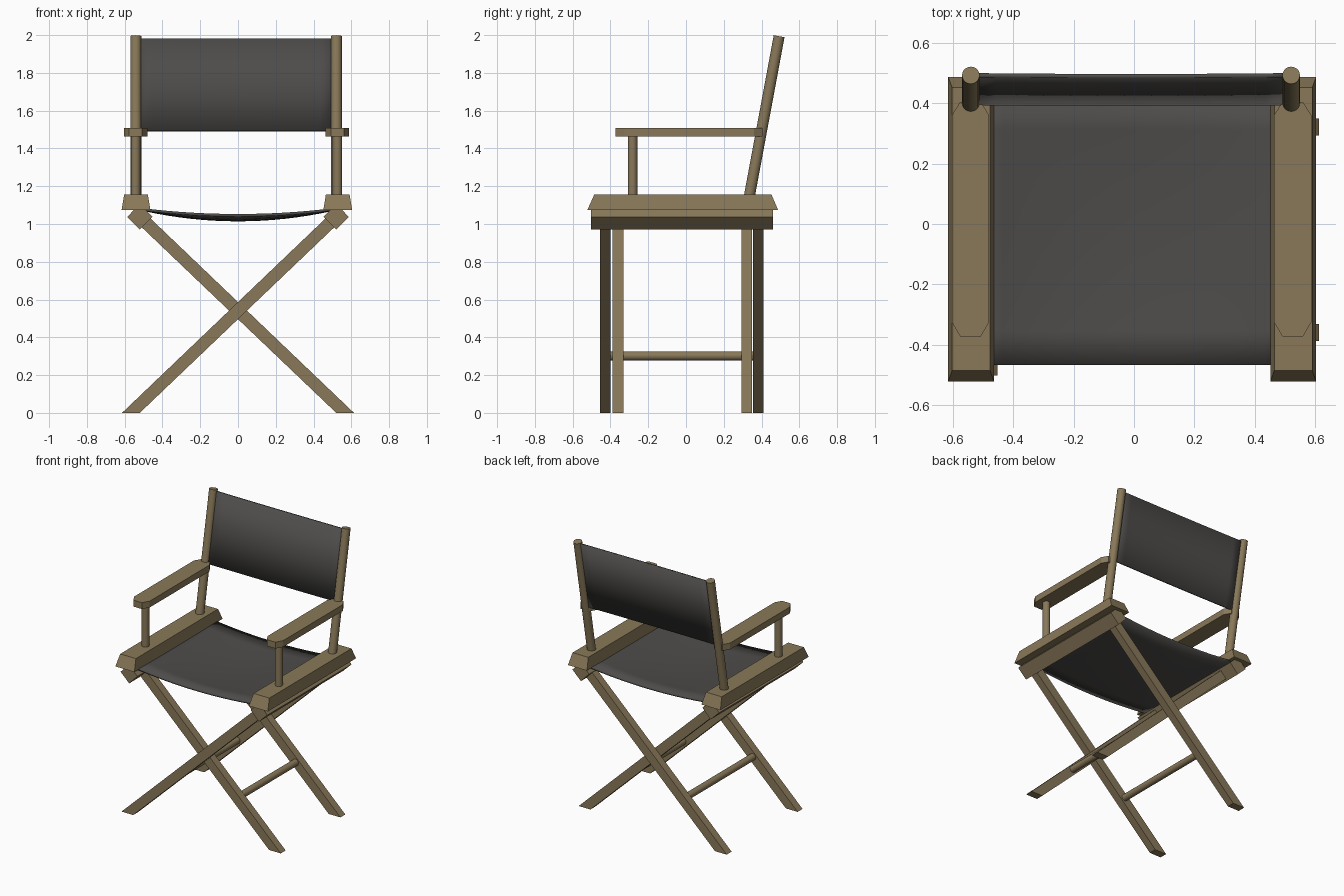
import bpy, bmesh, math
from mathutils import Vector

if "Cube" in bpy.data.objects:
    bpy.data.objects.remove(bpy.data.objects["Cube"])


def material(name, colour):
    m = bpy.data.materials.new(name)
    m.diffuse_color = (*colour, 1)
    m.use_nodes = True
    m.node_tree.nodes["Principled BSDF"].inputs["Base Color"].default_value = m.diffuse_color
    return m


WOOD = material("wood", (0.25, 0.19, 0.10))
CLOTH = material("dark_canvas", (0.075, 0.072, 0.068))


def finish(name, bm, mat, smooth=False):
    bmesh.ops.recalc_face_normals(bm, faces=bm.faces)
    me = bpy.data.meshes.new(name)
    bm.to_mesh(me)
    bm.free()
    me.materials.append(mat)
    ob = bpy.data.objects.new(name, me)
    bpy.context.collection.objects.link(ob)
    if smooth:
        bpy.ops.object.select_all(action='DESELECT')
        ob.select_set(True)
        bpy.context.view_layer.objects.active = ob
        bpy.ops.object.shade_smooth_by_angle(angle=math.radians(40))
    return ob


def loft(name, lower, upper):
    """Solid between two matching outlines of 3D points."""
    bm = bmesh.new()
    a = [bm.verts.new(p) for p in lower]
    b = [bm.verts.new(p) for p in upper]
    bm.faces.new(a)
    bm.faces.new(b)
    n = len(a)
    for i in range(n):
        bm.faces.new((a[i], a[(i + 1) % n], b[(i + 1) % n], b[i]))
    return finish(name, bm, WOOD)


def prism_y(name, outline, y0, y1):
    return loft(name, [(x, y0, z) for x, z in outline], [(x, y1, z) for x, z in outline])


def rod(name, p, q, r):
    p, q = Vector(p), Vector(q)
    bm = bmesh.new()
    bmesh.ops.create_cone(bm, cap_ends=True, segments=20, radius1=r, radius2=r, depth=(q - p).length)
    bmesh.ops.rotate(bm, verts=bm.verts, matrix=(q - p).to_track_quat('Z', 'Y').to_matrix())
    bmesh.ops.translate(bm, verts=bm.verts, vec=(p + q) / 2)
    return finish(name, bm, WOOD, True)


def sheet(name, f, nu, nv, thickness):
    """Cloth panel from a function of u, v in -1..1."""
    bm = bmesh.new()
    g = [[bm.verts.new(f(2 * i / nu - 1, 2 * j / nv - 1)) for j in range(nv + 1)] for i in range(nu + 1)]
    for i in range(nu):
        for j in range(nv):
            bm.faces.new((g[i][j], g[i + 1][j], g[i + 1][j + 1], g[i][j + 1]))
    ob = finish(name, bm, CLOTH, True)
    mod = ob.modifiers.new("thickness", 'SOLIDIFY')
    mod.thickness = thickness
    mod.offset = 0


def rect(x0, x1, y0, y1, z):
    return [(x0, y0, z), (x1, y0, z), (x1, y1, z), (x0, y1, z)]


A = math.radians(44)
D = Vector((math.cos(A), math.sin(A)))
N = Vector((-D.y, D.x))
TOP = Vector((0.52, 1.038))

for s, side in ((1, "right"), (-1, "left")):
    # crossed legs: the pair that rises to the right sits outside the other
    centres = {"front": -0.427, "back": 0.383} if s > 0 else {"front": -0.36, "back": 0.322}
    hi, lo = TOP + N * 0.033, TOP - N * 0.033
    leg = [(-0.614 * s, 0), (-0.52 * s, 0), (lo.x * s, lo.y), (hi.x * s, hi.y)]
    for place, y in centres.items():
        prism_y(f"{place}_leg_to_{side}", leg, y - 0.028, y + 0.028)
    # stretcher between the legs of each pair
    rod(f"stretcher_{side}", (-0.255 * s, centres["front"], 0.302),
        (-0.255 * s, centres["back"], 0.302), 0.024)
    # square rail on top of the legs
    h = 0.0475
    corners = [TOP + D * a + N * b for a, b in ((-h, -h), (h, -h), (h, h), (-h, h))]
    prism_y(f"seat_rail_{side}", [(c.x * s, c.y) for c in corners], -0.503, 0.46)

    # tapered side block
    c = 0.534 * s - 0.006
    loft(f"side_block_{side}", rect(c - 0.076, c + 0.076, -0.522, 0.487, 1.075),
         rect(c - 0.063, c + 0.063, -0.486, 0.453, 1.155))
    # armrest with cut corners
    c = 0.534 * s - 0.008
    arm = [(-0.034, -0.373), (0.034, -0.373), (0.062, -0.325), (0.062, 0.36),
           (0.034, 0.405), (-0.034, 0.405), (-0.062, 0.36), (-0.062, -0.325)]
    loft(f"armrest_{side}", [(c + x, y, 1.462) for x, y in arm],
         [(c + x, y, 1.508) for x, y in arm])
    # armrest post and leaning back post
    rod(f"arm_post_{side}", (c, -0.283, 1.12), (c, -0.283, 1.48), 0.025)
    c = 0.531 * s - 0.01
    rod(f"back_post_{side}", (c, 0.323, 1.08), (c, 0.493, 1.994), 0.029)

# sagging seat
sheet("seat", lambda u, v: (0.50 * u, -0.02 + 0.447 * v,
      1.076 - 0.03 * (1 - u * u) - 0.025 * (1 - u * u) * (1 - v * v)), 16, 8, 0.014)
# back rest cloth between the posts
sheet("back_cloth", lambda u, v: (0.535 * u - 0.01, 0.447 + 0.0465 * v - 0.003 * (1 - u * u),
      1.737 + 0.245 * v), 12, 2, 0.014)
